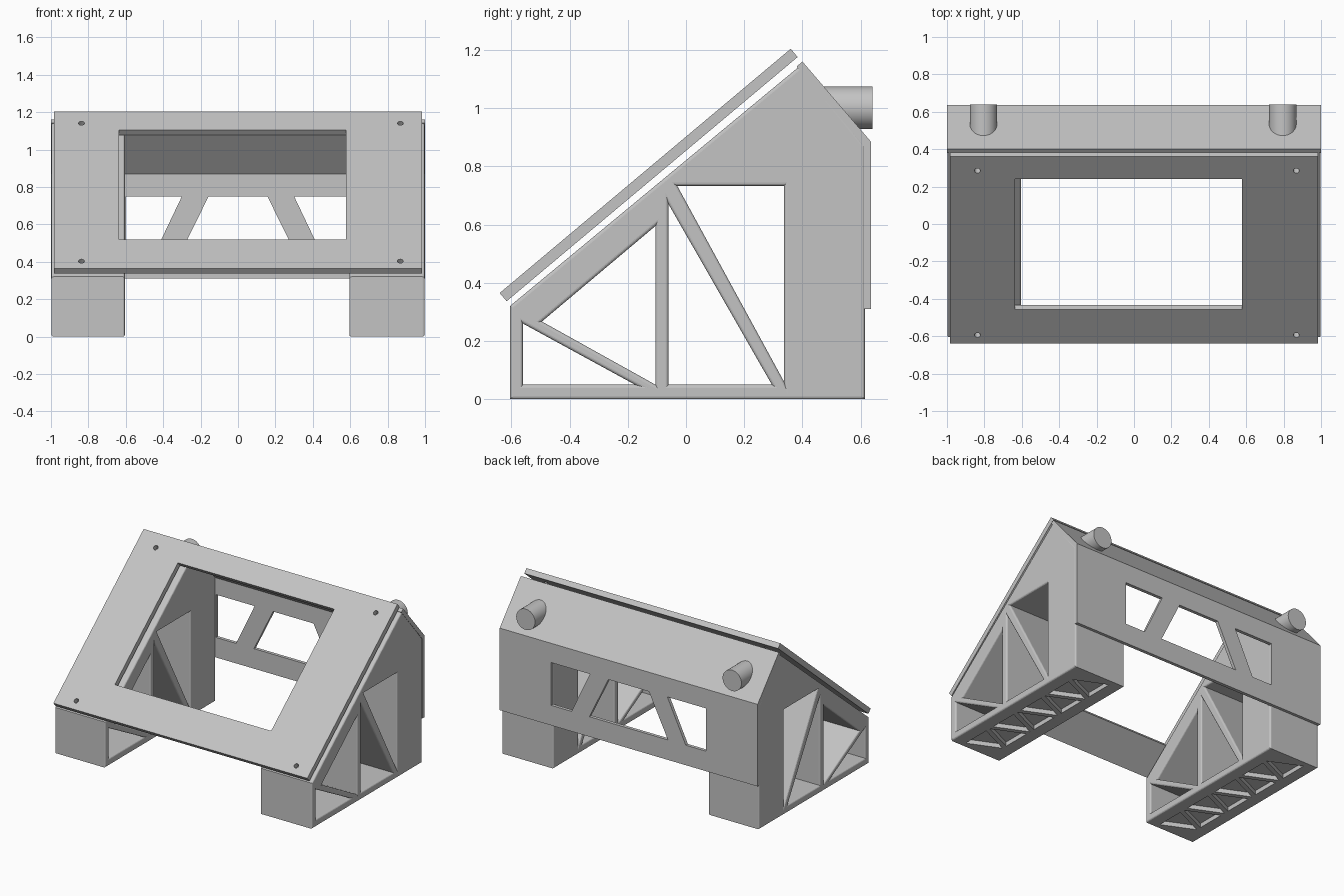
import bpy, bmesh, math
from mathutils import Matrix, Vector

cube = bpy.data.objects.get("Cube")
if cube:
    bpy.data.objects.remove(cube, do_unlink=True)

grey = bpy.data.materials.new("plain_grey")
grey.use_nodes = True
colour = (0.55, 0.55, 0.55, 1)
grey.diffuse_color = colour
grey.node_tree.nodes["Principled BSDF"].inputs["Base Color"].default_value = colour


def frame(x_axis, y_axis, z_axis, origin):
    m = Matrix((x_axis, y_axis, z_axis)).transposed().to_4x4()
    m.translation = Vector(origin)
    return m


def side_frame(x):
    """Profile drawn in (y, z), thickness along x."""
    return frame((0, 1, 0), (0, 0, 1), (1, 0, 0), (x, 0, 0))


def rect(x0, x1, y0, y1):
    return [(x0, y0), (x1, y0), (x1, y1), (x0, y1)]


def circle(x, y, r, n=16):
    return [(x + r * math.cos(math.tau * i / n), y + r * math.sin(math.tau * i / n))
            for i in range(n)]


def sheet(name, loops, thickness, matrix, round_edge=0.0):
    """Solid sheet from closed outlines; inner outlines become holes."""
    cu = bpy.data.curves.new(name, "CURVE")
    cu.dimensions = "2D"
    cu.fill_mode = "BOTH"
    cu.extrude = thickness / 2 - round_edge
    cu.bevel_depth = round_edge
    cu.bevel_resolution = 3
    cu.offset = -round_edge
    for loop in loops:
        sp = cu.splines.new("POLY")
        sp.points.add(len(loop) - 1)
        for p, (x, y) in zip(sp.points, loop):
            p.co = (x, y, 0, 1)
        sp.use_cyclic_u = True
    tmp = bpy.data.objects.new(name + "_outline", cu)
    bpy.context.collection.objects.link(tmp)
    deps = bpy.context.evaluated_depsgraph_get()
    mesh = bpy.data.meshes.new_from_object(tmp.evaluated_get(deps))
    bpy.data.objects.remove(tmp, do_unlink=True)
    bm = bmesh.new()
    bm.from_mesh(mesh)
    bmesh.ops.remove_doubles(bm, verts=bm.verts, dist=0.00005)
    bmesh.ops.transform(bm, matrix=matrix, verts=bm.verts)
    bmesh.ops.recalc_face_normals(bm, faces=bm.faces)
    for f in bm.faces:
        f.smooth = False
    bm.to_mesh(mesh)
    bm.free()
    mesh.name = name
    mesh.materials.clear()
    mesh.materials.append(grey)
    ob = bpy.data.objects.new(name, mesh)
    bpy.context.collection.objects.link(ob)
    return ob


# Side legs: solid wedges pierced by truss openings
leg_outline = [(-0.605, 0), (0.615, 0), (0.615, 0.872), (0.395, 1.148), (-0.605, 0.32)]
openings = [
    [(-0.56, 0.05), (-0.175, 0.05), (-0.56, 0.26)],
    [(-0.495, 0.267), (-0.105, 0.05), (-0.105, 0.595)],
    [(-0.06, 0.05), (0.295, 0.05), (-0.06, 0.67)],
    [(-0.03, 0.733), (0.337, 0.733), (0.337, 0.06)],
]
for side, x0, x1 in (("right", -0.998, -0.605), ("left", 0.595, 0.998)):
    mid = (x0 + x1) / 2
    leg = sheet(side + "_leg", [leg_outline] + openings, x1 - x0, side_frame(mid), 0.011)

    # Zigzag row of triangular pockets in the underside
    triangles = []
    for i in range(8):
        y = -0.47 + 0.135 * i
        h = 0.11 if i % 2 else -0.11
        triangles.append([(mid - h, y - 0.1), (mid - h, y + 0.1), (mid + h, y)])
    cutter = sheet(side + "_pocket_cutter", triangles, 0.06, Matrix.Identity(4))
    cutter.hide_render = True
    cutter.hide_set(True)
    cut = leg.modifiers.new("pockets", "BOOLEAN")
    cut.operation = "DIFFERENCE"
    cut.solver = "EXACT"
    cut.object = cutter
    deps = bpy.context.evaluated_depsgraph_get()
    result = bpy.data.meshes.new_from_object(leg.evaluated_get(deps))
    leg.modifiers.clear()
    leg.data = result
    bpy.data.objects.remove(cutter, do_unlink=True)

# Back panel with two slanted struts between three openings
low, high = 0.45, 0.75
outer_gap = [(0.6, low), (0.6, high), (0.3, high), (0.443, low)]
panel_loops = [
    rect(-1, 1, 0.31, 0.885),
    outer_gap,
    [(-x, z) for x, z in outer_gap],
    [(-0.305, low), (0.305, low), (0.157, high), (-0.157, high)],
]
sheet("back_panel", panel_loops, 0.023,
      frame((1, 0, 0), (0, 0, 1), (0, -1, 0), (0, 0.6235, 0)))

# Sloping panel along the upper back
sheet("upper_back_panel",
      [[(0.40, 1.16), (0.635, 0.885), (0.612, 0.868), (0.38, 1.143)]],
      2.0, side_frame(0))

# Tilted front plate with window and four screw holes
tilt = math.radians(40)
along = Vector((0, math.cos(tilt), math.sin(tilt)))
normal = Vector((0, -math.sin(tilt), math.cos(tilt)))
thick = 0.037
plate_loops = [rect(-0.983, 0.985, 0, 1.305), rect(-0.635, 0.577, 0.239, 1.151)]
plate_loops += [circle(x, s, 0.016) for x in (-0.837, 0.868) for s in (0.06, 1.207)]
sheet("front_plate", plate_loops, thick,
      frame((1, 0, 0), along, normal, Vector((0, -0.64, 0.365)) - normal * thick / 2))

# Round pegs on the upper back
for side, x in (("right", -0.805), ("left", 0.795)):
    peg = sheet(side + "_peg", [circle(x, 1.002, 0.073, 48)], 0.19,
                frame((1, 0, 0), (0, 0, 1), (0, -1, 0), (0, 0.545, 0)))
    peg.data.shade_smooth()
    peg.data.set_sharp_from_angle(angle=math.radians(30))
